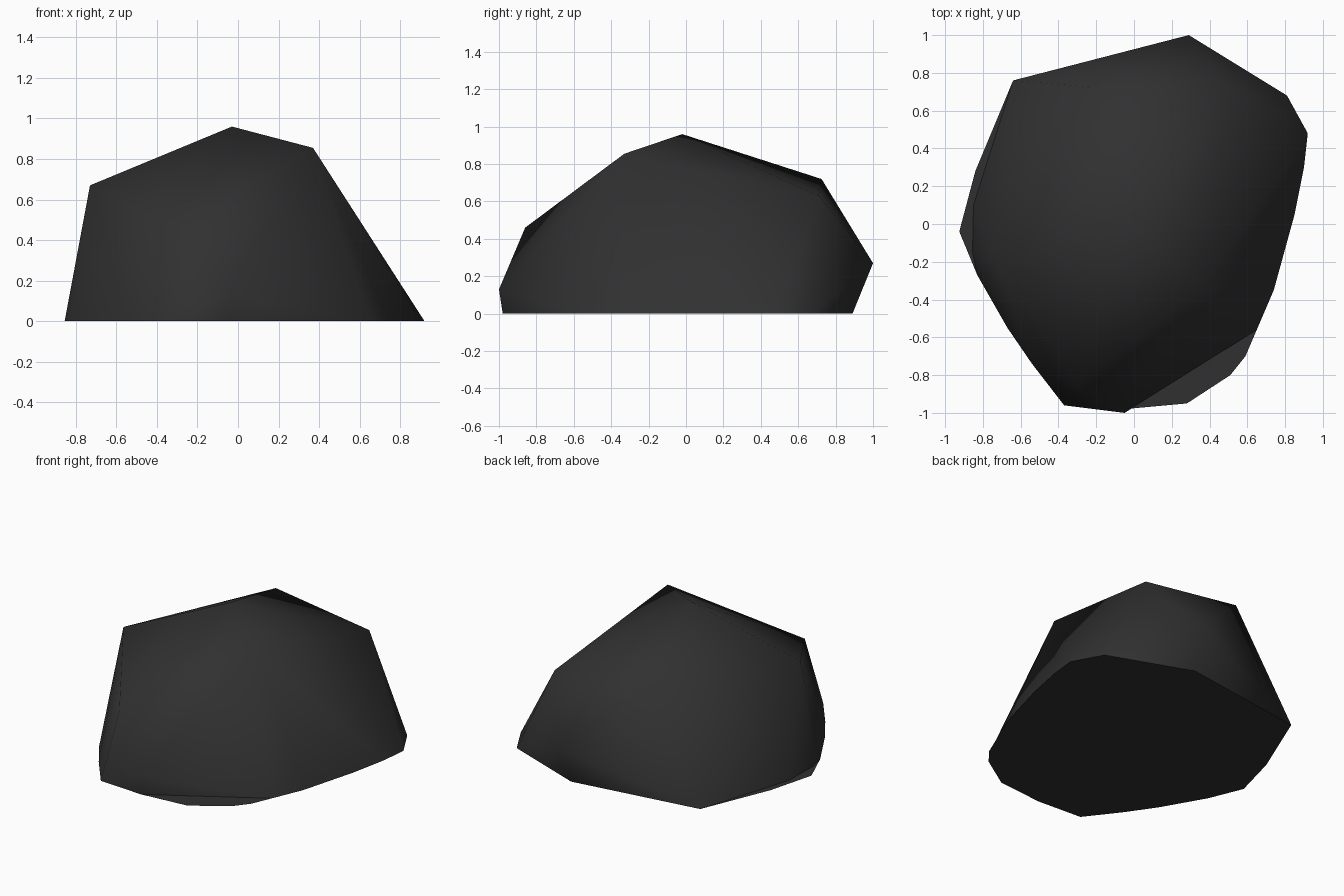
import bpy
import bmesh
import math
from mathutils import Vector

cube = bpy.data.objects.get("Cube")
if cube:
    bpy.data.objects.remove(cube, do_unlink=True)

# One dark stone colour
stone = bpy.data.materials.new("charcoal_stone")
stone.use_nodes = True
stone.diffuse_color = (0.03, 0.03, 0.03, 1)
stone.node_tree.nodes["Principled BSDF"].inputs["Base Color"].default_value = stone.diffuse_color


def finish(name, bm, smooth_angle=None):
    """Turn a bmesh into a named, coloured object."""
    mesh = bpy.data.meshes.new(name)
    bm.to_mesh(mesh)
    bm.free()
    mesh.materials.append(stone)
    obj = bpy.data.objects.new(name, mesh)
    bpy.context.collection.objects.link(obj)
    if smooth_angle:
        bpy.ops.object.select_all(action="DESELECT")
        obj.select_set(True)
        bpy.context.view_layer.objects.active = obj
        bpy.ops.object.shade_smooth_by_angle(angle=math.radians(smooth_angle))
    return obj


# Ground outline shared by the rock walls and its underside, going anticlockwise
back_and_right = [(0.65, -0.56), (0.74, -0.35), (0.85, 0.05), (0.9, 0.3),
                  (0.92, 0.48), (0.81, 0.68), (0.25, 0.89), (-0.64, 0.76)]
front_left = [(-0.83, -0.27), (-0.67, -0.55), (-0.54, -0.74),
              (-0.37, -0.96), (-0.05, -0.98)]
wall_left = [(-0.85, 0.1), (-0.855, -0.15)]
ledge_left = [(-0.84, 0.28), (-0.925, -0.04)]
ledge_front = [(0.28, -0.95), (0.51, -0.8), (0.59, -0.7)]

# Corners above the ground
crown = [
    (-0.03, -0.02, 0.96),   # summit
    (0.37, -0.33, 0.855),   # front shoulder
    (0.5, 0.71, 0.63),      # back left shoulder
    (-0.22, 0.725, 0.72),   # back ridge
    (-0.73, -0.2, 0.67),    # side shoulder
    (-0.3, -0.86, 0.46),    # brow
    (-0.05, -1.0, 0.13),    # nose
    (0.29, 1.0, 0.27),      # tail
]

# Rock body: a hull over the corners, open below
dent = Vector((0.43, -0.67, 0))
bm = bmesh.new()
for x, y in back_and_right + wall_left + front_left:
    bm.verts.new((x, y, 0))
for corner in crown:
    bm.verts.new(corner)
dent_vert = bm.verts.new(dent)
hull = bmesh.ops.convex_hull(bm, input=bm.verts[:])
unused = [v for v in hull["geom_interior"] if isinstance(v, bmesh.types.BMVert)]
bmesh.ops.delete(bm, geom=unused, context="VERTS")
bmesh.ops.recalc_face_normals(bm, faces=bm.faces[:])
under = [f for f in bm.faces if all(v.co.z < 0.001 for v in f.verts)]
bmesh.ops.delete(bm, geom=under, context="FACES")

# Push the foot of the front wall inwards to form the hollow
for v in bm.verts:
    if (v.co - dent).length < 0.001:
        v.co.y = -0.53
finish("rock_body", bm, smooth_angle=50)

# Flat underside, a little wider than the walls at two ledges
bm = bmesh.new()
outline = back_and_right + ledge_left + front_left + ledge_front
base = bm.faces.new([bm.verts.new((x, y, 0)) for x, y in outline])
base.normal_update()
if base.normal.z > 0:
    base.normal_flip()
finish("rock_underside", bm)
